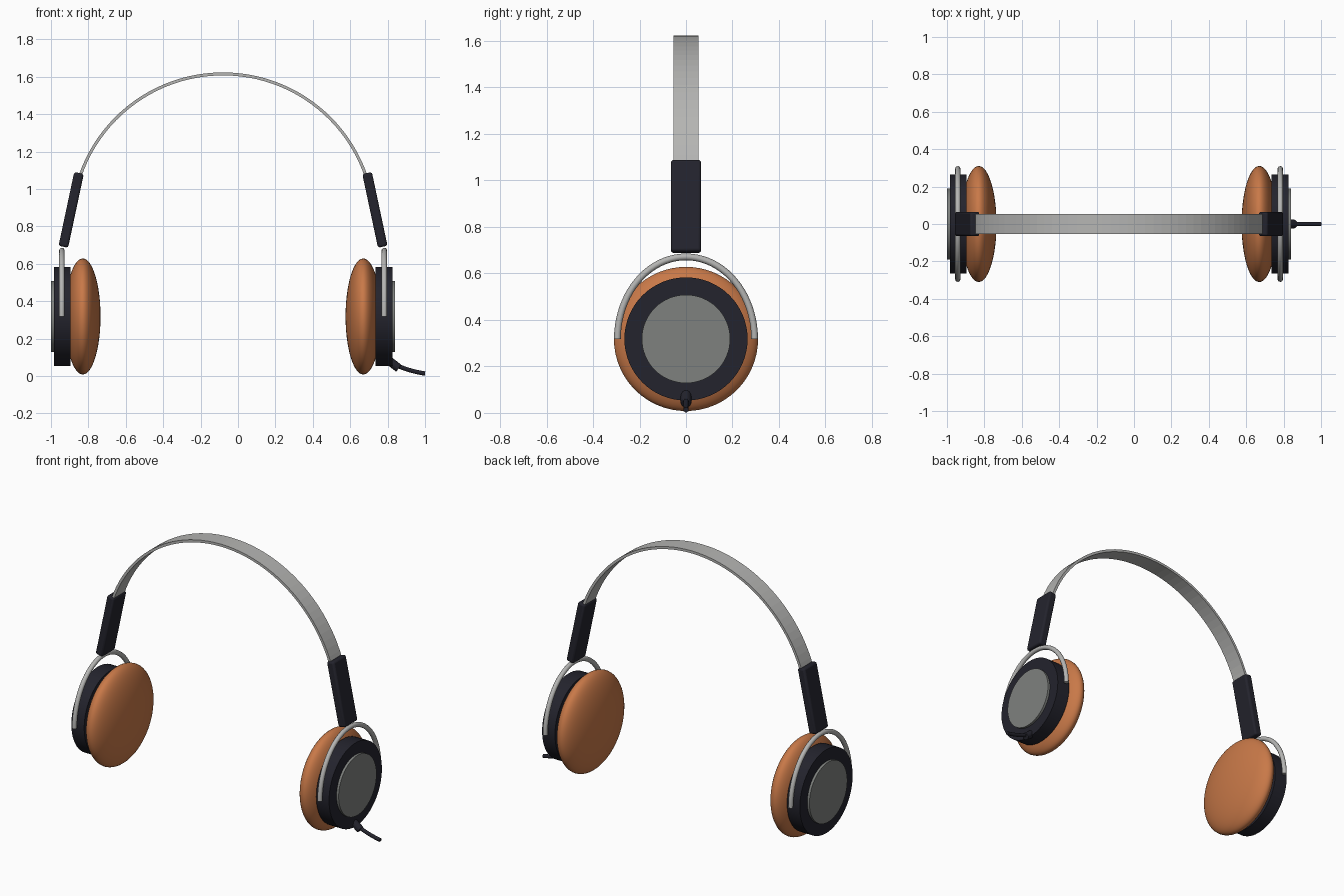
import bpy
import math
from mathutils import Vector

if "Cube" in bpy.data.objects:
    bpy.data.objects.remove(bpy.data.objects["Cube"], do_unlink=True)

CX = -0.08   # symmetry plane of the headset
EAR_Z = 0.318


def material(name, rgb, rough=0.5):
    m = bpy.data.materials.new(name)
    m.use_nodes = True
    m.diffuse_color = (*rgb, 1)
    bsdf = m.node_tree.nodes["Principled BSDF"]
    bsdf.inputs["Base Color"].default_value = (*rgb, 1)
    bsdf.inputs["Roughness"].default_value = rough
    return m


metal = material("brushed metal", (0.46, 0.46, 0.45))
cap_grey = material("cap grey", (0.21, 0.22, 0.21))
dark = material("dark plastic", (0.017, 0.017, 0.026))
tan = material("tan foam", (0.58, 0.19, 0.065))


def finish(name, mat, smooth=True):
    ob = bpy.context.object
    ob.name = name
    ob.data.materials.append(mat)
    if smooth:
        bpy.ops.object.shade_smooth_by_angle(angle=math.radians(35))
    return ob


def rod(name, a, b, radius, mat, bevel=0.0):
    """Cylinder running from point a to point b."""
    a, b = Vector(a), Vector(b)
    d = b - a
    bpy.ops.mesh.primitive_cylinder_add(
        vertices=64, radius=radius, depth=d.length, location=(a + b) / 2,
        rotation=d.to_track_quat('Z', 'Y').to_euler())
    ob = finish(name, mat)
    if bevel:
        mod = ob.modifiers.new("soft_edge", 'BEVEL')
        mod.width, mod.segments = bevel, 2
    return ob


def tube(name, points, radius, mat, kind='POLY'):
    """Round tube along a path."""
    cu = bpy.data.curves.new(name, 'CURVE')
    cu.dimensions = '3D'
    cu.bevel_depth, cu.bevel_resolution = radius, 4
    cu.use_fill_caps = True
    sp = cu.splines.new(kind)
    sp.points.add(len(points) - 1)
    for p, co in zip(sp.points, points):
        p.co = (*co, 1)
    if kind == 'NURBS':
        sp.use_endpoint_u = True
        sp.order_u = 4
    sp.use_smooth = True
    cu.materials.append(mat)
    ob = bpy.data.objects.new(name, cu)
    bpy.context.collection.objects.link(ob)
    return ob


# Headband: a flat strip swept along an arc
R, ARC_Z, HALF_W, THICK, STEPS = 0.808, 0.807, 0.054, 0.016, 48
verts, faces = [], []
for i in range(STEPS + 1):
    t = math.radians(12 + 156 * i / STEPS)
    for r, y in ((R - THICK / 2, -HALF_W), (R + THICK / 2, -HALF_W),
                 (R + THICK / 2, HALF_W), (R - THICK / 2, HALF_W)):
        verts.append((CX + r * math.cos(t), y, ARC_Z + r * math.sin(t)))
for i in range(STEPS):
    for k in range(4):
        n = (k + 1) % 4
        faces.append((4 * i + k, 4 * i + n, 4 * i + 4 + n, 4 * i + 4 + k))
faces += [(3, 2, 1, 0), tuple(4 * STEPS + k for k in range(4))]
mesh = bpy.data.meshes.new("headband")
mesh.from_pydata(verts, [], [f[::-1] for f in faces])
mesh.materials.append(metal)
band = bpy.data.objects.new("headband", mesh)
bpy.context.collection.objects.link(band)

for side, s in (("left", 1), ("right", -1)):
    def at(x):
        return CX + s * x

    # Foam pad
    bpy.ops.mesh.primitive_uv_sphere_add(segments=64, ring_count=32, radius=1,
                                         location=(at(0.75), 0, EAR_Z),
                                         rotation=(0, math.pi / 2, 0))
    bpy.context.object.scale = (0.31, 0.31, 0.095)
    finish(side + "_ear_pad", tan)

    # Cup and outer cap
    rod(side + "_ear_cup", (at(0.815), 0, EAR_Z), (at(0.905), 0, EAR_Z), 0.265, dark)
    rod(side + "_cup_cap", (at(0.89), 0, EAR_Z), (at(0.92), 0, EAR_Z), 0.19, cap_grey)

    # Wire yoke arching over the cup
    arch = [(at(0.862), 0.295 * math.cos(a), EAR_Z + 0.353 * math.sin(a))
            for a in (math.pi * i / 40 for i in range(41))]
    tube(side + "_yoke", arch, 0.0145, metal)

    # Slider arm joining yoke and headband
    bpy.ops.mesh.primitive_cube_add(size=1, location=(at(0.812), 0, 0.888),
                                    rotation=(0, -s * math.radians(12), 0))
    arm = bpy.context.object
    arm.scale = (0.052, 0.13, 0.403)
    bpy.ops.object.transform_apply(location=False, rotation=False, scale=True)
    finish(side + "_slider_arm", dark)
    mod = arm.modifiers.new("rounded_edges", 'BEVEL')
    mod.width, mod.segments = 0.012, 3

# Cable and its strain relief on the left cup
rod("strain_relief", (0.79, 0, 0.095), (0.86, 0, 0.041), 0.023, dark, 0.004)
tube("cable", [(0.83, 0, 0.066), (0.88, 0, 0.04), (0.94, 0, 0.022), (1.0, 0, 0.013)],
     0.0115, dark, 'NURBS')
